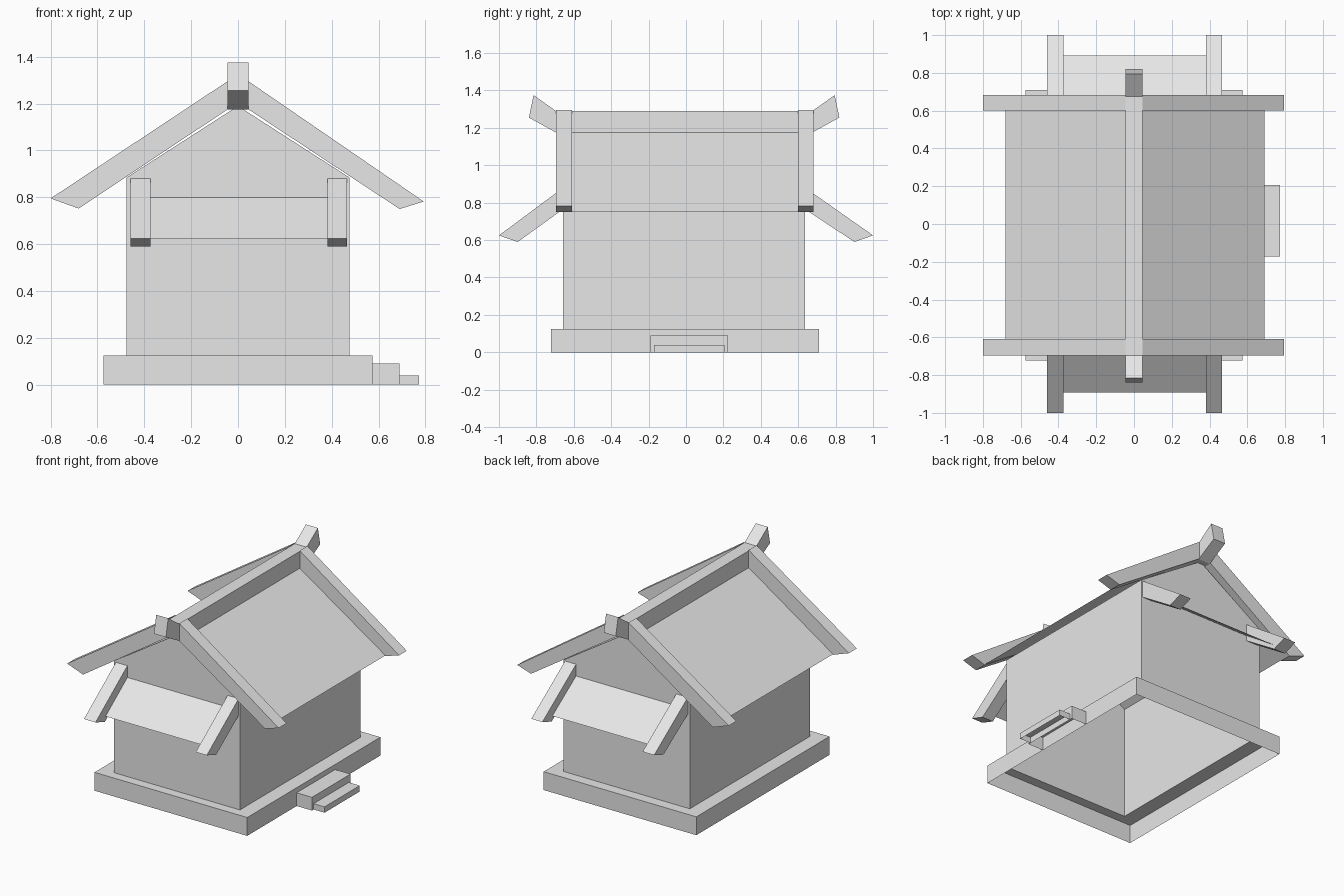
import bpy, bmesh
from mathutils import Vector

old = bpy.data.objects.get("Cube")
if old:
    bpy.data.objects.remove(old, do_unlink=True)

grey = bpy.data.materials.new("plain grey")
grey.use_nodes = True
COLOUR = (0.8, 0.8, 0.8, 1)
grey.diffuse_color = COLOUR
grey.node_tree.nodes["Principled BSDF"].inputs["Base Color"].default_value = COLOUR


def finish(name, bm):
    bmesh.ops.recalc_face_normals(bm, faces=bm.faces)
    mesh = bpy.data.meshes.new(name)
    bm.to_mesh(mesh)
    bm.free()
    mesh.materials.append(grey)
    obj = bpy.data.objects.new(name, mesh)
    bpy.context.collection.objects.link(obj)
    return obj


def open_bottom(bm):
    """Remove the faces lying at the lowest height."""
    low = min(v.co.z for v in bm.verts)
    faces = [f for f in bm.faces if all(abs(v.co.z - low) < 1e-4 for v in f.verts)]
    bmesh.ops.delete(bm, geom=faces, context='FACES')


def prism_mesh(profile, axis, lo, hi):
    """Extrude an (x, z) profile along y, or a (y, z) profile along x."""
    def place(p, d):
        return (p[0], d, p[1]) if axis == 'y' else (d, p[0], p[1])
    bm = bmesh.new()
    face = bm.faces.new([bm.verts.new(place(p, lo)) for p in profile])
    moved = bmesh.ops.extrude_face_region(bm, geom=[face])['geom']
    shift = Vector(place((0, 0), hi - lo))
    bmesh.ops.translate(bm, vec=shift, verts=[g for g in moved if isinstance(g, bmesh.types.BMVert)])
    if face.is_valid and len([f for f in bm.faces if f != face]) == len(profile):
        bm.faces.new([v for v in bm.verts if v not in face.verts])
    return bm


def prism(name, profile, axis, lo, hi, hollow=False):
    bm = prism_mesh(profile, axis, lo, hi)
    if hollow:
        open_bottom(bm)
    return finish(name, bm)


def rect(a, b, z0, z1):
    return [(a, z0), (b, z0), (b, z1), (a, z1)]


def sheet(name, a, b, axis, lo, hi):
    """Thin single panel spanning two (horizontal, z) points."""
    bm = bmesh.new()
    pts = [(a, lo), (b, lo), (b, hi), (a, hi)]
    bm.faces.new([bm.verts.new((p[0], d, p[1]) if axis == 'y' else (d, p[0], p[1]))
                  for p, d in pts])
    return finish(name, bm)


FRONT, BACK, SIDE = -0.657, 0.637, 0.475   # wall planes
FLOOR = 0.125

# Base: hollow plinth whose top is a ledge around the walls
bm = prism_mesh(rect(-0.575, 0.575, 0, FLOOR), 'y', -0.722, 0.71)
open_bottom(bm)
top = max(bm.faces, key=lambda f: f.calc_center_median().z)
bmesh.ops.inset_region(bm, faces=[top], thickness=0.05)
for v in top.verts:
    v.co.x = SIDE if v.co.x > 0 else -SIDE
    v.co.y = BACK if v.co.y > 0 else FRONT
bmesh.ops.delete(bm, geom=[top], context='FACES_ONLY')
finish("base", bm)

# Walls with gables, open underneath
prism("walls", [(-SIDE, FLOOR), (SIDE, FLOOR), (SIDE, 0.885), (0, 1.19), (-SIDE, 0.885)],
      'y', FRONT, BACK, hollow=True)

# Ridge beam with upturned ends
prism("ridge_beam", [(-0.695, 1.175), (0.675, 1.175), (0.82, 1.255), (0.795, 1.375),
                     (0.675, 1.29), (-0.695, 1.29), (-0.815, 1.375), (-0.84, 1.255)],
      'x', -0.045, 0.045)

# Roof panels and the raised boards at their gable ends
for side, s, tip, heel in (("right", -1, (0.8, 0.795), (0.68, 0.752)),
                           ("left", 1, (0.793, 0.782), (0.69, 0.75))):
    sheet(side + "_roof_panel", (s * 0.045, 1.175), (s * heel[0], heel[1] + 0.004),
          'y', -0.65, 0.64)
    board = [(0.045, 1.175), heel, tip, (0.045, 1.295)]
    for end, lo, hi in (("front", -0.695, -0.61), ("back", 0.6, 0.682)):
        prism(f"{end}_{side}_gable_board", [(s * x, z) for x, z in board], 'y', lo, hi)

# Awnings at front and back: a sloping panel between two beams
for end, s, wall in (("front", -1, -FRONT), ("back", 1, BACK)):
    beam = [(wall, 0.765), (0.9, 0.59), (1.0, 0.625), (wall, 0.88)]
    for side, lo, hi in (("right", -0.46, -0.373), ("left", 0.382, 0.465)):
        prism(f"{end}_{side}_awning_beam", [(s * y, z) for y, z in beam], 'x', lo, hi)
    sheet(end + "_awning_panel", (s * wall, 0.8), (s * 0.892, 0.625), 'x', -0.373, 0.382)

# Two hollow steps on the left side
prism("upper_step", rect(0.575, 0.69, 0, 0.09), 'y', -0.19, 0.225, hollow=True)
prism("lower_step", rect(0.69, 0.772, 0, 0.04), 'y', -0.172, 0.207, hollow=True)
